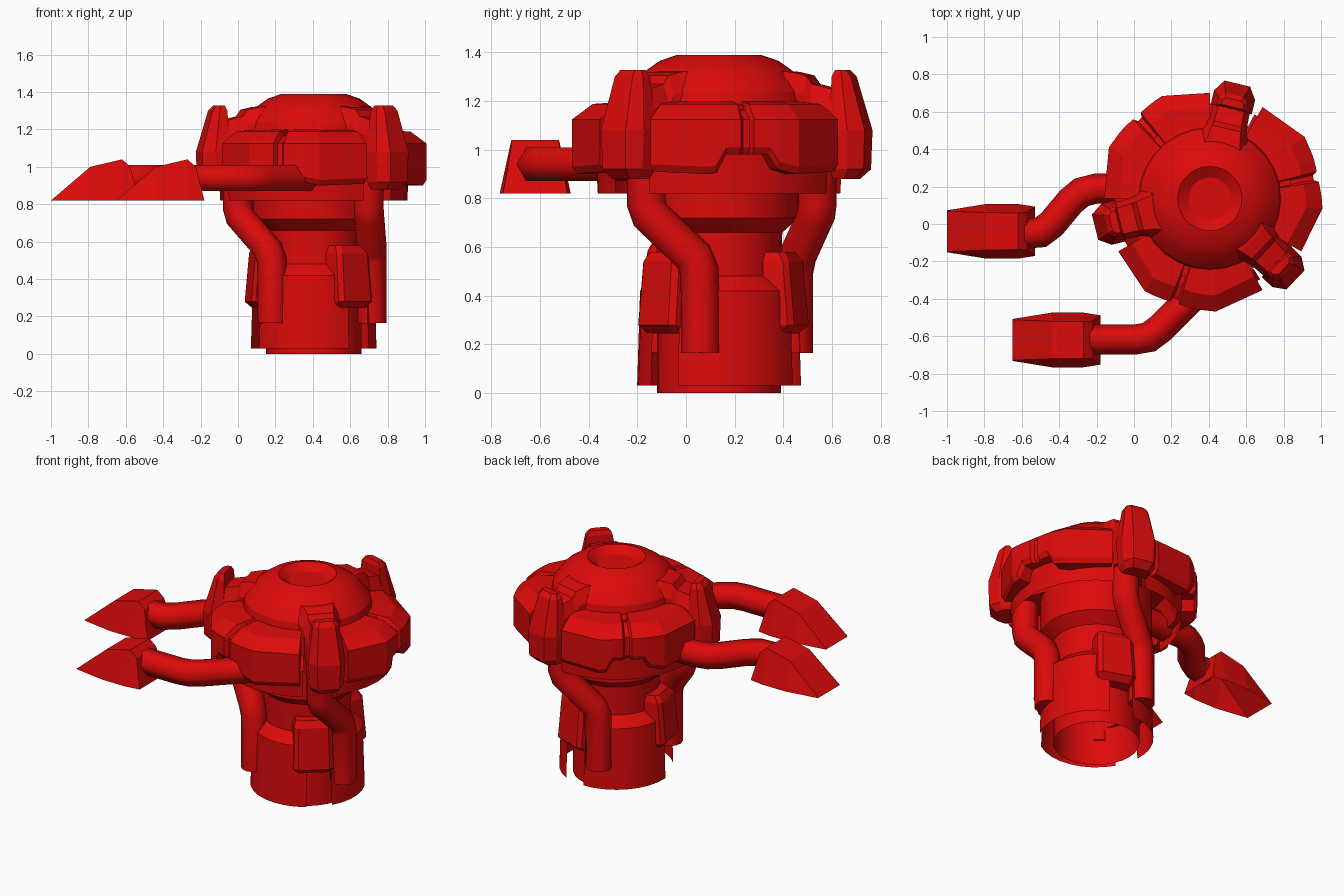
import bpy, bmesh
from math import radians, cos, sin
from mathutils import Vector

cube = bpy.data.objects.get("Cube")
if cube:
    bpy.data.objects.remove(cube, do_unlink=True)

red = bpy.data.materials.new("red_paint")
red.use_nodes = True
colour = (0.72, 0.003, 0.003, 1)
red.diffuse_color = colour
red.node_tree.nodes["Principled BSDF"].inputs["Base Color"].default_value = colour

CENTRE = Vector((0.405, 0.136, 0))      # vertical axis of the body
TURNS = (0, 120, 240)


def polar(angle, r, z, side=0):
    """Point at an angle and radius round the body axis, shifted sideways."""
    c, s = cos(radians(angle)), sin(radians(angle))
    return CENTRE + Vector((r * c - side * s, r * s + side * c, z))


def smooth(ob, angle=25):
    bpy.ops.object.select_all(action="DESELECT")
    ob.select_set(True)
    bpy.context.view_layer.objects.active = ob
    bpy.ops.object.shade_smooth_by_angle(angle=radians(angle))


def loft(name, rings, loop=False, closed=True, caps=True):
    """Skin a list of matching rings of points."""
    bm = bmesh.new()
    rows = [[bm.verts.new(p) for p in ring] for ring in rings]
    n = len(rows[0])
    pairs = list(zip(rows, rows[1:])) + ([(rows[-1], rows[0])] if loop else [])
    for a, b in pairs:
        for i in range(n if closed else n - 1):
            j = (i + 1) % n
            bm.faces.new((a[i], a[j], b[j], b[i]))
    if caps and not loop:
        bm.faces.new(rows[0])
        bm.faces.new(rows[-1])
    bmesh.ops.remove_doubles(bm, verts=bm.verts, dist=1e-5)
    bmesh.ops.recalc_face_normals(bm, faces=bm.faces)
    mesh = bpy.data.meshes.new(name)
    bm.to_mesh(mesh)
    bm.free()
    mesh.materials.append(red)
    ob = bpy.data.objects.new(name, mesh)
    bpy.context.collection.objects.link(ob)
    return ob


def lathe(name, profile, steps=28):
    rings = [[polar(360 * k / steps, r, z) for r, z in profile] for k in range(steps)]
    smooth(loft(name, rings, loop=True, closed=False))


def shell(name, profile, start, end, steps=8):
    """Thin sheet turned through part of a circle."""
    rings = [[polar(start + (end - start) * k / steps, r, z) for r, z in profile]
             for k in range(steps + 1)]
    smooth(loft(name, rings, closed=False, caps=False))


def pipe(name, points, radius, across, sides):
    """Pipe with mitred bends; across is a direction off the path's plane."""
    rings = []
    for i, p in enumerate(points):
        before = (p - points[max(i - 1, 0)]).normalized()
        after = (points[min(i + 1, len(points) - 1)] - p).normalized()
        tangent = (before + after).normalized()
        stretch = 1 / max(tangent.dot(after if i == 0 else before), 0.7)
        u = across.cross(tangent).normalized()
        v = tangent.cross(u)
        angles = [radians(360 * k / sides) for k in range(sides)]
        rings.append([p + radius * (u * cos(a) * stretch + v * sin(a)) for a in angles])
    smooth(loft(name, rings), 62)


# Column with open foot and flared neck, drum, and dome with a dished top
lathe("column", [(0.255, 0), (0.255, 0.5), (0.26, 0.66), (0.33, 0.72), (0.33, 1.05)])
lathe("drum", [(0.33, 1.05), (0.44, 1.05), (0.44, 1.18), (0.36, 1.19)])
lathe("dome", [(0.385, 1.17), (0.372, 1.24), (0.315, 1.315), (0.245, 1.365),
               (0.172, 1.39), (0.113, 1.35), (0, 1.35)])

# Cowl plate stations: angle, radius, lower edge, groove depth
stations = [(-45, 0.565, 0.91, 0), (-20, 0.605, 0.9, 0), (-16, 0.6, 0.905, 0),
            (-12, 0.595, 0.98, 0), (-6.3, 0.59, 0.98, 0), (-5, 0.59, 0.98, 0.025),
            (-2.2, 0.59, 0.98, 0.025), (-0.9, 0.59, 0.98, 0), (5.5, 0.595, 0.98, 0),
            (9.5, 0.597, 0.92, 0), (18, 0.605, 0.9, 0), (45, 0.565, 0.91, 0)]


def cowl_ring(centre, a, r, low, d):
    shape = [(0.36, 1.2 - d), (r - 0.085 - d, 1.188 - d), (r - d, 1.125),
             (r - d, low + 0.03), (r - 0.02 - d, low), (0.48, low)]
    return [polar(centre + a, rr, z) for rr, z in shape]


# Fin rows from bottom to top: height, inner and outer radius, half widths
fin_rows = [(0.88, 0.5, 0.585, 0.08, 0.05), (0.92, 0.49, 0.627, 0.102, 0.065),
            (1.08, 0.49, 0.632, 0.113, 0.07), (1.3, 0.495, 0.57, 0.078, 0.05),
            (1.328, 0.505, 0.545, 0.06, 0.04)]
# Fairing stations outward: radius, top and bottom half width, top height
fairing_rows = [(0.25, 0.11, 0.18, 1.325), (0.32, 0.088, 0.14, 1.32),
                (0.385, 0.078, 0.11, 1.305), (0.41, 0.075, 0.105, 1.27),
                (0.53, 0.068, 0.1, 1.24)]
# Leg path downward: swing angle, radius, height
leg_path = [(0, 0.42, 1.06), (0, 0.42, 0.78), (2, 0.41, 0.73), (27, 0.328, 0.56),
            (31, 0.32, 0.5), (32, 0.32, 0.165)]
# Box rows upward: height, outer radius, half width
box_rows = [(0.245, 0.32, 0.1), (0.28, 0.358, 0.118), (0.54, 0.335, 0.112),
            (0.58, 0.31, 0.1)]

for n, turn in enumerate(TURNS, 1):
    plate = 15 + turn
    loft(f"cowl_plate_{n}", [cowl_ring(plate, *s) for s in stations])
    shell(f"cowl_lip_{n}", [(0.5, 0.82), (0.51, 0.99), (0.44, 1.06)], plate - 50, plate + 47)

    fin = 76.5 + turn - (2.5 if n == 2 else 0)
    rings = []
    for z, r0, r1, w0, w1 in fin_rows:
        mid = r0 + 0.55 * (r1 - r0)
        outline = [(r0, -w0), (mid, -w0), (r1, -w1), (r1, w1), (mid, w0), (r0, w0)]
        rings.append([polar(fin, r, z, s) for r, s in outline])
    loft(f"fin_{n}", rings)
    loft(f"fin_fairing_{n}",
         [[polar(fin, r, 0.95, -wb), polar(fin, r, top - 0.08, -wb), polar(fin, r, top, -wt),
           polar(fin, r, top, wt), polar(fin, r, top - 0.08, wb), polar(fin, r, 0.95, wb)]
          for r, wt, wb, top in fairing_rows])

    outward = polar(90 + turn, 1, 0) - CENTRE
    pipe(f"leg_pipe_{n}", [polar(74.5 + turn + a, r, z) for a, r, z in leg_path],
         0.079, outward, 12)

    # Lower skirt and box
    shell(f"skirt_panel_{n}", [(0.337, 0.03), (0.325, 0.42), (0.26, 0.48)],
          turn - 30, turn + 64)
    loft(f"side_box_{n}", [[polar(71 + turn, r, z, s) for r, s in
                            ((0.23, -w), (ro - 0.02, -w), (ro, 0.025 - w),
                             (ro, w - 0.025), (ro - 0.02, w), (0.23, w))]
                           for z, ro, w in box_rows])

# Two arms with wedge claws
arm_z = 0.94
arms = {
    "rear": ([(0.1, 0.19), (-0.2, 0.19), (-0.28, 0.17), (-0.34, 0.12), (-0.44, 0),
              (-0.5, -0.045), (-0.56, -0.05), (-0.6, -0.05)], (-1.0, -0.039)),
    "front": ([(0.5, -0.2), (0.14, -0.56), (0.08, -0.605), (0.01, -0.617),
               (-0.25, -0.617)], (-0.65, -0.62)),
}
# Claw sections from the tip: lower x, upper x, top height, half widths
claw_rows = [(0, 0.003, 0.823, 0.112, 0.108), (0.21, 0.21, 1.0, 0.146, 0.1),
             (0.38, 0.38, 1.04, 0.146, 0.098), (0.47, 0.425, 1.0, 0.132, 0.1)]
for side, (path, (tip_x, tip_y)) in arms.items():
    pipe(f"{side}_arm", [Vector((x, y, arm_z)) for x, y in path], 0.08,
         Vector((0, 0, 1)), 6)
    # Hollow claw, open underneath
    loft(f"{side}_claw",
         [[Vector((tip_x + xb, tip_y - wb, 0.82)), Vector((tip_x + xt, tip_y - wt, top)),
           Vector((tip_x + xt, tip_y + wt, top)), Vector((tip_x + xb, tip_y + wb, 0.82))]
          for xb, xt, top, wb, wt in claw_rows], closed=False)
